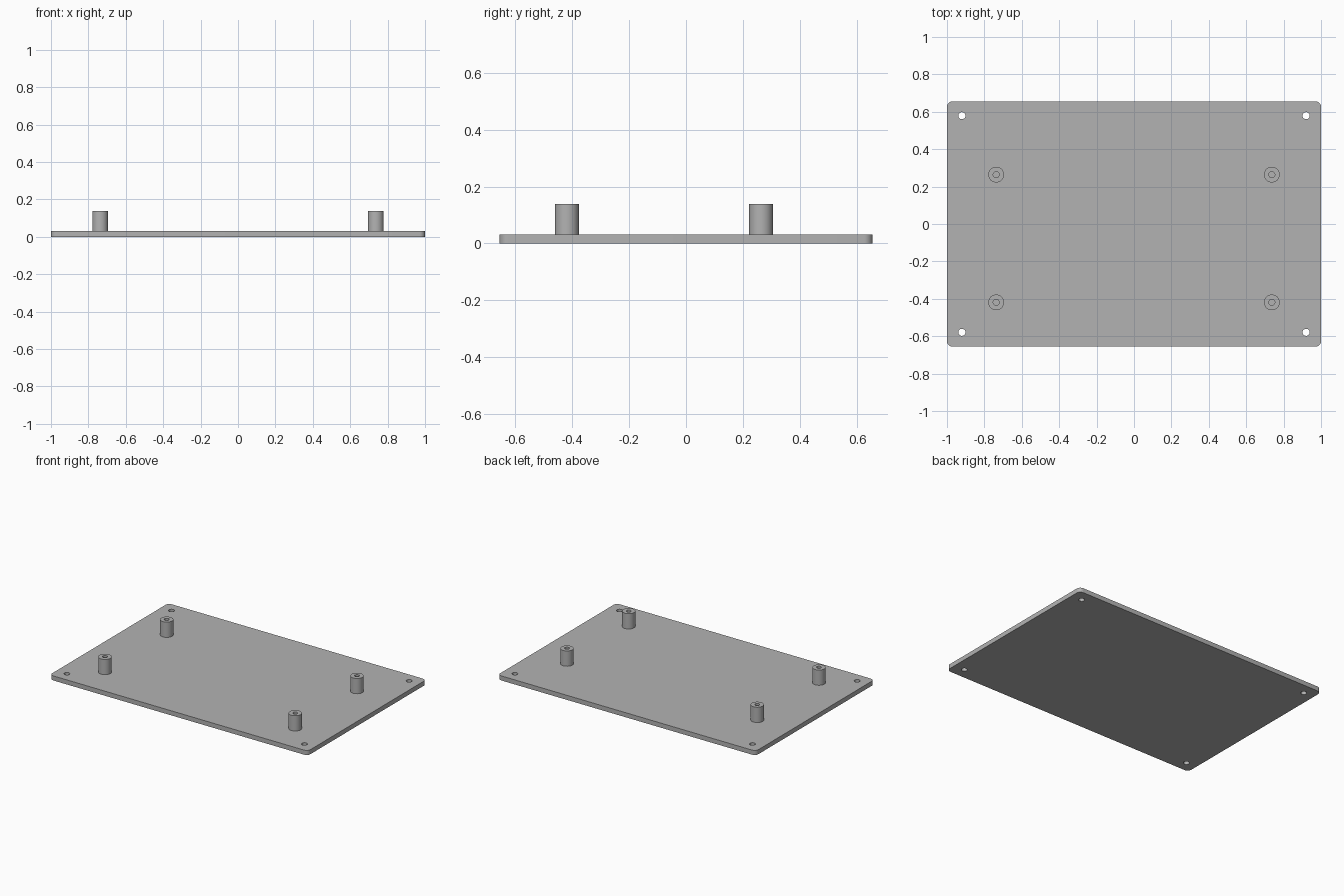
import bpy, bmesh
from math import cos, sin, pi, radians

cube = bpy.data.objects.get("Cube")
if cube:
    bpy.data.objects.remove(cube, do_unlink=True)

HALF_X, HALF_Y, THICK = 1.0, 0.656, 0.032
CORNER_R = 0.03
TOP = 0.139

grey = bpy.data.materials.new("plain grey")
grey.use_nodes = True
colour = (0.45, 0.45, 0.45, 1)
grey.diffuse_color = colour
grey.node_tree.nodes["Principled BSDF"].inputs["Base Color"].default_value = colour


def finish(name, bm):
    bmesh.ops.recalc_face_normals(bm, faces=bm.faces)
    mesh = bpy.data.meshes.new(name)
    bm.to_mesh(mesh)
    bm.free()
    mesh.materials.append(grey)
    obj = bpy.data.objects.new(name, mesh)
    bpy.context.collection.objects.link(obj)
    bpy.ops.object.select_all(action="DESELECT")
    obj.select_set(True)
    bpy.context.view_layer.objects.active = obj
    bpy.ops.object.shade_smooth_by_angle(angle=radians(35))
    return obj


def arc(cx, cy, r, start, sweep, count):
    return [(cx + r * cos(start + sweep * i / count),
             cy + r * sin(start + sweep * i / count)) for i in range(count + 1)]


def loop(bm, points, z=0):
    verts = [bm.verts.new((x, y, z)) for x, y in points]
    return [bm.edges.new((v, verts[i - 1])) for i, v in enumerate(verts)]


# Base plate: rounded outline with four through holes, filled and extruded
bm = bmesh.new()
outline = []
for i, (sx, sy) in enumerate([(1, 1), (-1, 1), (-1, -1), (1, -1)]):
    outline += arc(sx * (HALF_X - CORNER_R), sy * (HALF_Y - CORNER_R),
                   CORNER_R, i * pi / 2, pi / 2, 8)
edges = loop(bm, outline)
for sx in (-1, 1):
    for sy in (-1, 1):
        edges += loop(bm, arc(sx * 0.92, sy * 0.579, 0.019, 0, 2 * pi, 32)[:-1])
bmesh.ops.triangle_fill(bm, edges=edges, use_beauty=True, normal=(0, 0, 1))
grown = bmesh.ops.extrude_face_region(bm, geom=bm.faces[:], use_keep_orig=True)
bmesh.ops.translate(bm, vec=(0, 0, THICK),
                    verts=[v for v in grown["geom"] if isinstance(v, bmesh.types.BMVert)])
finish("base_plate", bm)


# Standoffs: tubes with a blind screw hole, lathed from a profile
def standoff(name, x, y, outer=0.042, inner=0.016):
    bm = bmesh.new()
    profile = [(outer, THICK), (outer, TOP), (inner, TOP), (inner, THICK + 0.001), (0, THICK + 0.001)]
    verts = [bm.verts.new((r, 0, z)) for r, z in profile]
    rim = [bm.edges.new(pair) for pair in zip(verts, verts[1:])]
    bmesh.ops.spin(bm, geom=verts + rim, cent=(0, 0, 0), axis=(0, 0, 1),
                   angle=2 * pi, steps=40)
    bmesh.ops.remove_doubles(bm, verts=bm.verts, dist=0.0001)
    bmesh.ops.holes_fill(bm, edges=[e for e in bm.edges if e.is_boundary], sides=0)
    finish(name, bm).location = (x, y, 0)


for side, x in (("left", 0.737), ("right", -0.737)):
    for end, y in (("front", -0.419), ("back", 0.264)):
        standoff(f"standoff_{end}_{side}", x, y)
